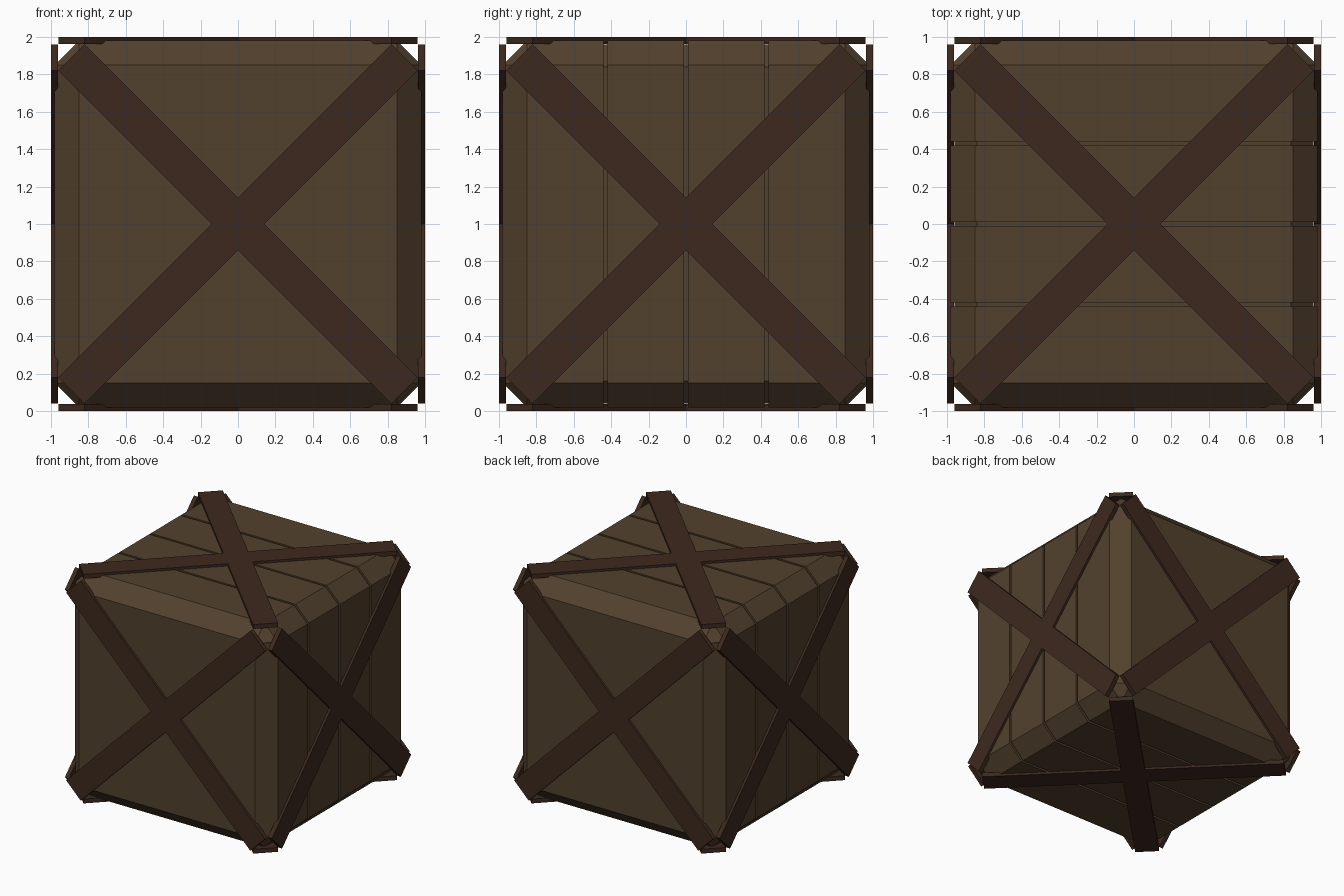
import bpy, bmesh
from math import radians
from mathutils import Matrix, Vector

if "Cube" in bpy.data.objects:
    bpy.data.objects.remove(bpy.data.objects["Cube"])

CENTRE = Vector((0, 0, 1))


def material(name, color):
    m = bpy.data.materials.new(name)
    m.diffuse_color = (*color, 1)
    m.use_nodes = True
    m.node_tree.nodes["Principled BSDF"].inputs["Base Color"].default_value = m.diffuse_color
    return m


def finish(bm, name, mat):
    bmesh.ops.recalc_face_normals(bm, faces=bm.faces)
    mesh = bpy.data.meshes.new(name)
    bm.to_mesh(mesh)
    bm.free()
    mesh.materials.append(mat)
    ob = bpy.data.objects.new(name, mesh)
    ob.location = CENTRE
    bpy.context.collection.objects.link(ob)
    return ob


def chamfered_slab(name, half, chamfer, y0, y1, mat):
    """Slice of a chamfered cube between two y planes."""
    bm = bmesh.new()
    bmesh.ops.create_cube(bm, size=half * 2)
    bmesh.ops.bevel(bm, geom=bm.edges[:], offset=chamfer, segments=1,
                    affect='EDGES', profile=0.5)
    for y, sign in ((y0, -1), (y1, 1)):
        if abs(y) >= half:
            continue
        geom = bm.verts[:] + bm.edges[:] + bm.faces[:]
        cut = bmesh.ops.bisect_plane(bm, geom=geom, plane_co=(0, y, 0),
                                     plane_no=(0, sign, 0), clear_outer=True)
        edges = [e for e in cut['geom_cut'] if isinstance(e, bmesh.types.BMEdge)]
        bmesh.ops.edgeloop_fill(bm, edges=edges)
    return finish(bm, name, mat)


def cross_brace(name, rotation, mat):
    """X-shaped brace lying on one face of the crate."""
    length, w, inner, outer = 1.259, 0.1, 0.962, 1.0
    bm = bmesh.new()
    arm = [Vector((w, -w, inner)), Vector((length, -w, inner)),
           Vector((length, w, inner))]
    verts = []
    for i in range(4):
        turn = Matrix.Rotation(radians(45 + 90 * i), 3, 'Z')
        verts += [bm.verts.new(turn @ p) for p in arm]
    face = bm.faces.new(verts)
    ext = bmesh.ops.extrude_face_region(bm, geom=[face], use_keep_orig=True)
    top = [v for v in ext['geom'] if isinstance(v, bmesh.types.BMVert)]
    bmesh.ops.translate(bm, verts=top, vec=(0, 0, outer - inner))
    bmesh.ops.transform(bm, matrix=rotation, verts=bm.verts)
    return finish(bm, name, mat)


plank_wood = material("plank_wood", (0.085, 0.053, 0.027))
brace_wood = material("brace_wood", (0.047, 0.022, 0.013))

# Four thick planks with narrow gaps between them
HALF, GAP = 0.98, 0.01
seams = [-2, -0.43, 0, 0.43, 2]
for i in range(4):
    chamfered_slab(f"plank_{i + 1}", HALF, 0.13,
                   seams[i] + GAP, seams[i + 1] - GAP, plank_wood)

# Recessed core that forms the groove floors
chamfered_slab("core", 0.96, 0.12, -0.6, 0.6, plank_wood)

# X braces on all six faces
braces = {"top": (0, 'X'), "bottom": (180, 'X'), "front": (90, 'X'),
          "back": (-90, 'X'), "right": (90, 'Y'), "left": (-90, 'Y')}
for side, (angle, axis) in braces.items():
    cross_brace(f"{side}_brace", Matrix.Rotation(radians(angle), 4, axis), brace_wood)
